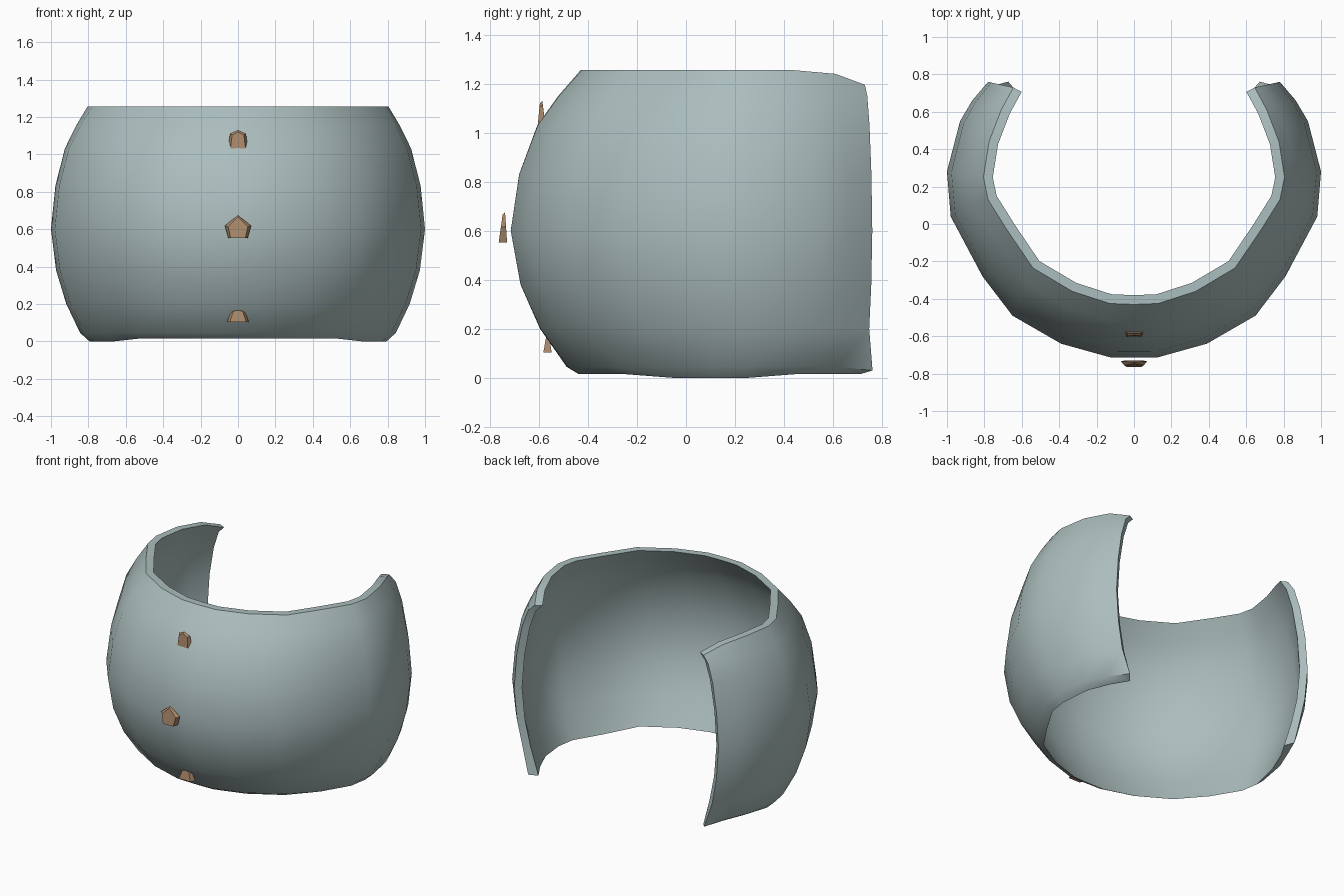
import bpy, bmesh
from mathutils import Vector

cube = bpy.data.objects.get("Cube")
if cube:
    bpy.data.objects.remove(cube)


def material(name, rgb):
    m = bpy.data.materials.new(name)
    m.use_nodes = True
    m.diffuse_color = (*rgb, 1)
    m.node_tree.nodes["Principled BSDF"].inputs["Base Color"].default_value = (*rgb, 1)
    return m


def make_object(name, bm, mat, angle):
    bmesh.ops.recalc_face_normals(bm, faces=bm.faces)
    mesh = bpy.data.meshes.new(name)
    bm.to_mesh(mesh)
    bm.free()
    mesh.materials.append(mat)
    ob = bpy.data.objects.new(name, mesh)
    bpy.context.collection.objects.link(ob)
    bpy.ops.object.select_all(action='DESELECT')
    ob.select_set(True)
    bpy.context.view_layer.objects.active = ob
    bpy.ops.object.shade_smooth_by_angle(angle=angle)
    return ob


steel = material("pale blue grey", (0.41, 0.51, 0.51))
bronze = material("tan bronze", (0.40, 0.25, 0.145))

# Half outlines of the cuff, from the front centre to the open end
rim = [(0, -.43), (.13, -.425), (.33, -.36), (.54, -.235), (.68, -.03),
       (.78, .13), (.805, .25), (.775, .44), (.71, .61), (.645, .73)]
belly = [(0, -.715), (.12, -.715), (.39, -.64), (.65, -.49), (.81, -.28),
         (.98, .04), (1, .28), (.93, .55), (.865, .66), (.78, .76)]
# Height and how far each row swells from rim to belly
rows = [(.045, .2), (.2, .58), (.38, .86), (.6, 1), (.83, .88), (1.03, .62), (1.15, .32), (1.255, 0)]


def mirrored(half):
    pts = [Vector(p) for p in half]
    return [Vector((-p.x, p.y)) for p in reversed(pts[1:])] + pts


rim_pts, belly_pts = mirrored(rim), mirrored(belly)
count = len(rim_pts)
bm = bmesh.new()
outer, inner = [], []
for r, (z, swell) in enumerate(rows):
    line = [a.lerp(b, swell) for a, b in zip(rim_pts, belly_pts)]
    out_row, in_row = [], []
    for i, p in enumerate(line):
        tangent = (line[min(i + 1, count - 1)] - line[max(i - 1, 0)]).normalized()
        q = p + Vector((-tangent.y, tangent.x)) * .05
        zo = zi = z
        end = min(i, count - 1 - i)
        if r == len(rows) - 1 and end < 2:      # rounded upper corners
            zo = zi = z - (.06, .015)[end]
        if r == 0:                              # lower lip drops inward
            zi = 0 if 2 < end < 6 else .015
            if end == 0:
                p.y += .025
                zo = .03
        out_row.append(bm.verts.new((p.x, p.y, zo)))
        in_row.append(bm.verts.new((q.x, q.y, zi)))
    outer.append(out_row)
    inner.append(in_row)


def bridge(a, b):
    for i in range(len(a) - 1):
        bm.faces.new((a[i], a[i + 1], b[i + 1], b[i]))


for grid in (outer, inner):
    for low, high in zip(grid, grid[1:]):
        bridge(low, high)
for k in (0, -1):
    bridge(outer[k], inner[k])                                  # lips
    bridge([r[k] for r in outer], [r[k] for r in inner])        # open ends
make_object("cuff_shell", bm, steel, .65)


# Small faceted studs down the front
def stud(name, half, y_back_low, y_back_top, depth):
    pts = half + [(-x, z) for x, z in reversed(half) if x > 0]
    zs = [z for x, z in half]
    low, high = min(zs), max(zs)
    bm = bmesh.new()
    back, front = [], []
    for x, z in pts:
        f = (z - low) / (high - low)
        y = y_back_low + (y_back_top - y_back_low) * f
        back.append(bm.verts.new((x, y, z)))
        front.append(bm.verts.new((x * .75, y - depth * (1 - .7 * f), z - .01 * f)))
    bm.faces.new(back)
    bm.faces.new(front)
    for i in range(len(pts)):
        j = (i + 1) % len(pts)
        bm.faces.new((back[i], back[j], front[j], front[i]))
    make_object(name, bm, bronze, .3)


stud("upper_stud", [(0, 1.13), (.042, 1.112), (.055, 1.02)], -.572, -.586, .034)
stud("middle_stud", [(0, .675), (.07, .618), (.052, .553)], -.73, -.738, .034)
stud("lower_stud", [(0, .18), (.036, .165), (.058, .103)], -.548, -.56, .034)
